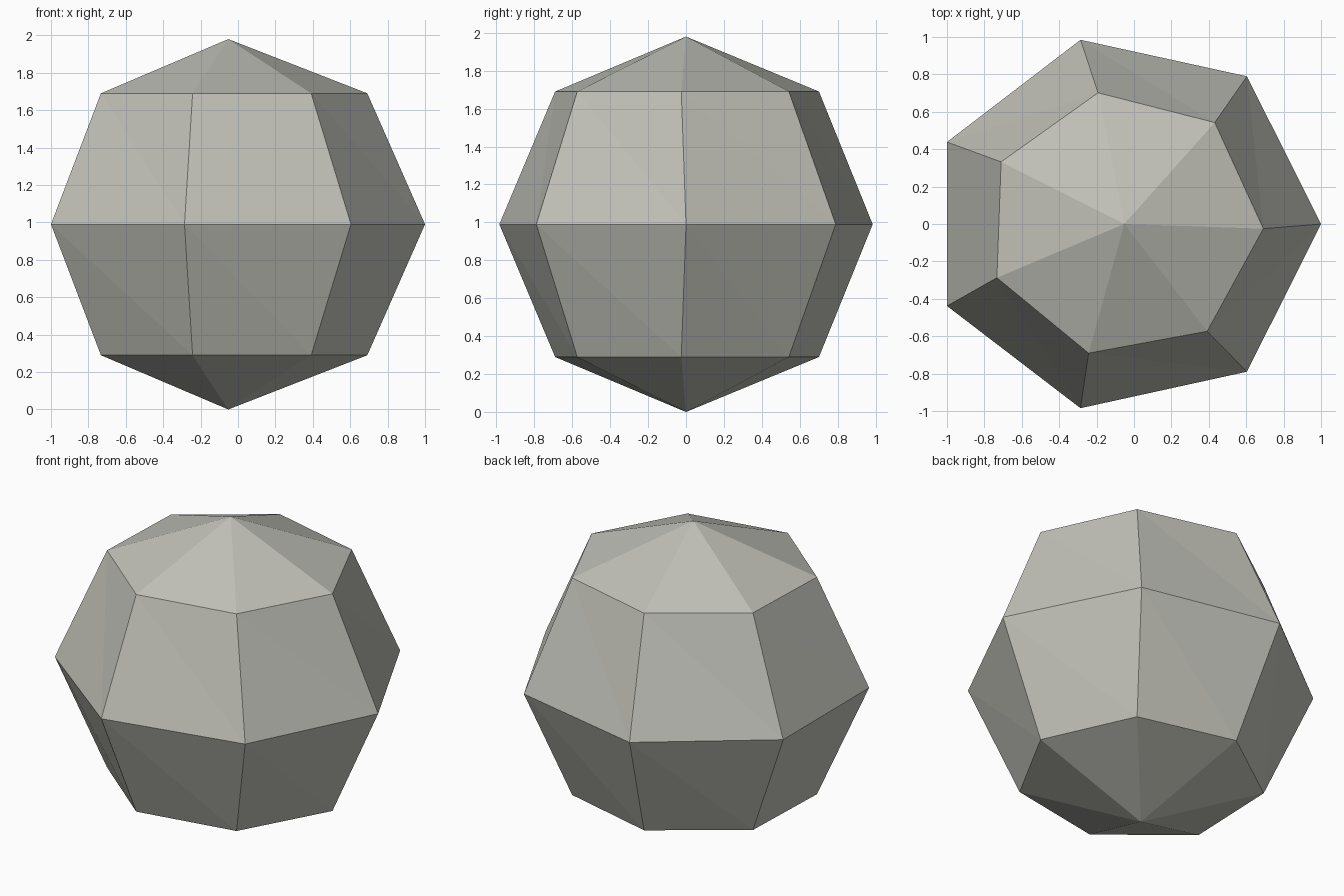
import bpy
import bmesh
from math import sin, cos, radians, tau

cube = bpy.data.objects.get("Cube")
if cube:
    bpy.data.objects.remove(cube, do_unlink=True)

SIDES = 7
RX, RY, RZ = 1.052, 1.01, 0.99
CENTRE_X = -0.052

# Stone colour
stone = bpy.data.materials.new("warm grey stone")
colour = (0.53, 0.53, 0.48, 1)
stone.diffuse_color = colour
stone.use_nodes = True
stone.node_tree.nodes["Principled BSDF"].inputs["Base Color"].default_value = colour

bm = bmesh.new()


def point(lat, turn):
    """Vertex on the ellipsoid at a latitude and turn in radians."""
    return bm.verts.new((CENTRE_X + RX * cos(lat) * cos(turn),
                         RY * cos(lat) * sin(turn),
                         RZ + RZ * sin(lat)))


def ring(lat, twist):
    return [point(radians(lat), radians(twist) + tau * i / SIDES)
            for i in range(SIDES)]


# Poles and rings, with the smaller rings slightly twisted
bottom, top = point(radians(-90), 0), point(radians(90), 0)
rings = [ring(-45, -2), ring(0, 0), ring(45, -2)]

for i in range(SIDES):
    j = (i + 1) % SIDES
    # Pole fans
    bm.faces.new((bottom, rings[0][j], rings[0][i]))
    bm.faces.new((top, rings[2][i], rings[2][j]))
    # Side bands, split from upper left to lower right
    for low, high in zip(rings, rings[1:]):
        bm.faces.new((low[i], low[j], high[i]))
        bm.faces.new((low[j], high[j], high[i]))

mesh = bpy.data.meshes.new("faceted_boulder")
bm.to_mesh(mesh)
bm.free()
mesh.materials.append(stone)
boulder = bpy.data.objects.new("faceted_boulder", mesh)
bpy.context.collection.objects.link(boulder)
